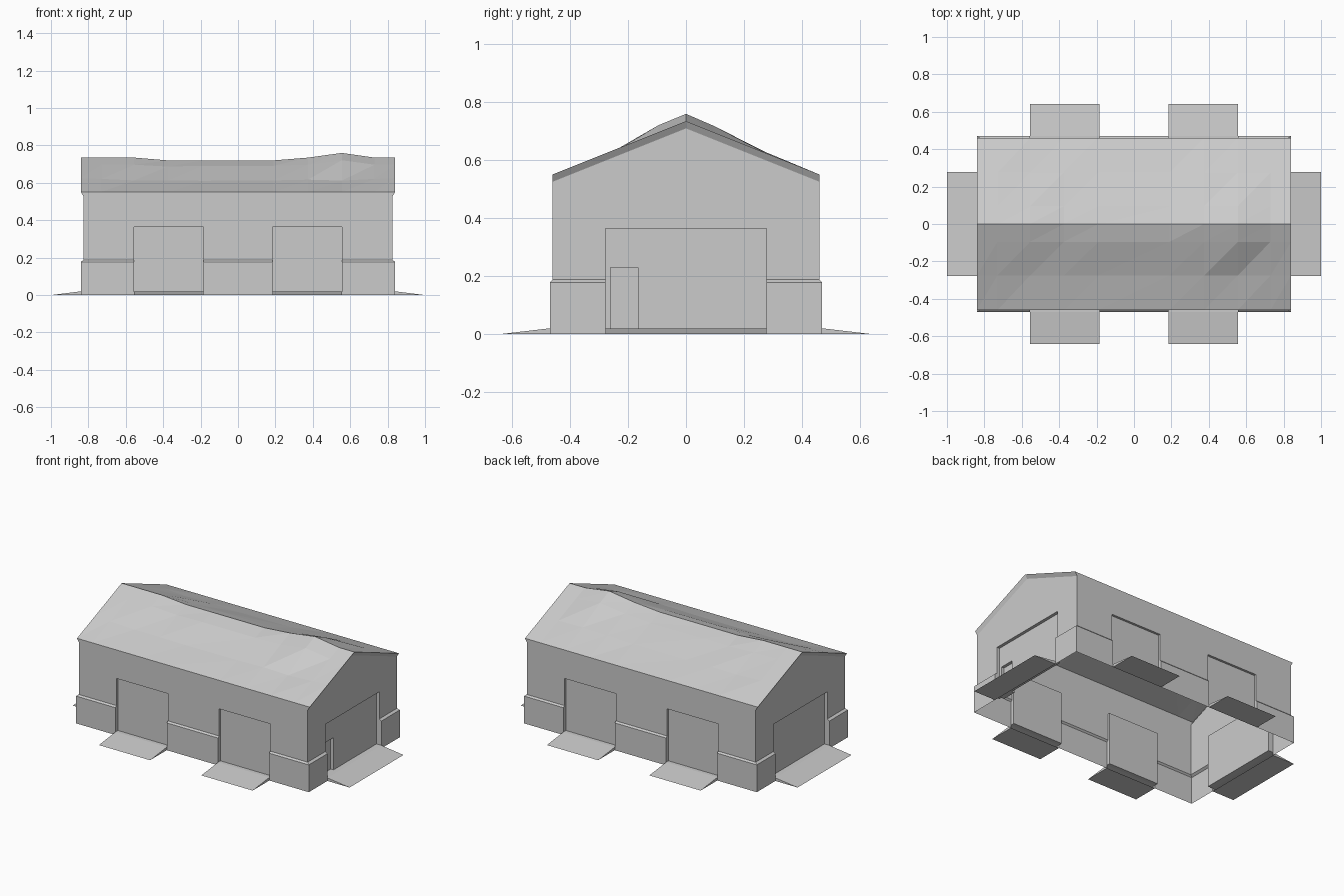
import bpy, bmesh, math
from mathutils import Vector, Matrix

if "Cube" in bpy.data.objects:
    bpy.data.objects.remove(bpy.data.objects["Cube"], do_unlink=True)

grey = bpy.data.materials.new("plain_grey")
grey.use_nodes = True
grey.diffuse_color = (0.6, 0.6, 0.6, 1)
grey.node_tree.nodes["Principled BSDF"].inputs["Base Color"].default_value = (0.6, 0.6, 0.6, 1)

PLINTH, LEDGE = 0.178, 0.188      # top of plinth face, top of its bevel
SILL, HEAD = 0.02, 0.365          # door bottom and top
RIDGE, PITCH, EAVE_Y, VERGE_X = 0.735, 0.4, 0.46, 0.84


def roof_z(y):
    return RIDGE - PITCH * abs(y)


def face(bm, points, outward):
    """Add one face turned towards the given direction."""
    f = bm.faces.new([bm.verts.new(p) for p in points])
    f.normal_update()
    if f.normal.dot(Vector(outward)) < 0:
        f.normal_flip()


def finish(name, bm, turn=0):
    bmesh.ops.transform(bm, matrix=Matrix.Rotation(turn, 4, 'Z'), verts=bm.verts)
    bmesh.ops.remove_doubles(bm, verts=bm.verts, dist=0.0001)
    mesh = bpy.data.meshes.new(name)
    bm.to_mesh(mesh)
    bm.free()
    mesh.materials.append(grey)
    obj = bpy.data.objects.new(name, mesh)
    bpy.context.collection.objects.link(obj)


def panel(bm, outline, depth):
    face(bm, [(u, -depth, z) for u, z in outline], (0, -1, 0))


def reveal(bm, u0, u1, head, profile, back):
    """Jambs, head and sill between a wall profile and a recessed door."""
    front = profile[-1][0]
    for u, side in ((u0, 1), (u1, -1)):
        points = [(u, -d, z) for d, z in profile]
        points += [(u, -front, head), (u, -back, head), (u, -back, SILL)]
        face(bm, points, (side, 0, 0))
    for z, d, up in ((head, front, -1), (SILL, profile[0][0], 1)):
        face(bm, [(u0, -d, z), (u1, -d, z), (u1, -back, z), (u0, -back, z)], (0, 0, up))


def notched(left, right, base, doors, head, top):
    """Outline of a wall whose lower edge steps up over each door."""
    pts = [(left, base)]
    for a, b in doors:
        pts += [(a, base), (a, head), (b, head), (b, base)]
    return pts + [(right, base)] + top


def build_side(name, turn, half_plinth, half_wall, d_plinth, d_wall, doors, top, back, wicket=None):
    bm = bmesh.new()
    # Plinth runs between the doors
    stops = [-half_plinth] + [u for door in doors for u in door] + [half_plinth]
    for a, b in zip(stops[::2], stops[1::2]):
        a2 = -half_wall if a == -half_plinth else a
        b2 = half_wall if b == half_plinth else b
        panel(bm, [(a, 0), (b, 0), (b, PLINTH), (a, PLINTH)], d_plinth)
        face(bm, [(a, -d_plinth, PLINTH), (b, -d_plinth, PLINTH),
                  (b2, -d_wall, LEDGE), (a2, -d_wall, LEDGE)], (0, -1, 1))
    # Upper wall and recessed doors
    panel(bm, notched(-half_wall, half_wall, LEDGE, doors, HEAD, top), d_wall)
    profile = [(d_plinth, SILL), (d_plinth, PLINTH), (d_wall, LEDGE)]
    for a, b in doors:
        reveal(bm, a, b, HEAD, profile, back)
        small = [wicket[:2]] if wicket else []
        panel(bm, notched(a, b, SILL, small, wicket[2] if wicket else HEAD,
                          [(b, HEAD), (a, HEAD)]), back)
        if wicket:
            u0, u1, head = wicket
            deep = back - 0.02
            reveal(bm, u0, u1, head, [(back, SILL)], deep)
            panel(bm, [(u0, SILL), (u1, SILL), (u1, head), (u0, head)], deep)
    finish(name, bm, turn)


def build_ramp(name, turn, u0, u1, inner, outer):
    bm = bmesh.new()
    tri = [(-inner, SILL), (-outer, 0), (-inner, 0)]
    ends = [[(u, y, z) for y, z in tri] for u in (u0, u1)]
    face(bm, ends[0], (-1, 0, 0))
    face(bm, ends[1], (1, 0, 0))
    for i, outward in ((0, (0, -1, 4)), (1, (0, 0, -1))):
        face(bm, [ends[0][i], ends[1][i], ends[1][i + 1], ends[0][i + 1]], outward)
    finish(name, bm, turn)


# Long walls, each with two doors and two ramps
WALL_X = 0.825
eave = roof_z(EAVE_Y)
drop = 0.025
long_doors = [(-0.555, -0.185), (0.185, 0.555)]
long_top = [(WALL_X, eave - drop), (VERGE_X, eave), (-VERGE_X, eave), (-WALL_X, eave - drop)]
for label, turn in (("front", 0), ("back", math.pi)):
    build_side(label + "_wall", turn, VERGE_X, WALL_X, 0.47, EAVE_Y, long_doors, long_top, 0.445)
    for i, (a, b) in enumerate(long_doors):
        build_ramp(f"{label}_ramp_{i + 1}", turn, a, b, 0.47, 0.642)

# Gable walls, each with one wide door and ramp; one door holds a small wicket
gable_top = [(EAVE_Y, eave - drop), (0, RIDGE - drop), (-EAVE_Y, eave - drop)]
for label, turn, wicket in (("left", math.pi / 2, (-0.26, -0.165, 0.23)),
                            ("right", -math.pi / 2, None)):
    build_side(label + "_gable", turn, 0.47, EAVE_Y, VERGE_X, WALL_X,
               [(-0.278, 0.278)], gable_top, 0.805, wicket)
    build_ramp(label + "_ramp", turn, -0.278, 0.278, VERGE_X, 1.0)
    # Flared trim under the roof edge
    bm = bmesh.new()
    for s in (-1, 1):
        y = s * EAVE_Y
        face(bm, [(y, -WALL_X, eave - drop), (0, -WALL_X, RIDGE - drop),
                  (0, -VERGE_X, RIDGE), (y, -VERGE_X, eave)], (0, -1, 0))
    finish(label + "_verge", bm, turn)

# Roof sheet: sagging in the middle with one raised hump
columns = [-0.84, -0.73, -0.555, -0.375, -0.19, 0.19, 0.375, 0.555, 0.73, 0.84]
bumps = {
    -EAVE_Y: [0] * 10,
    -0.275: [0, -.004, -.012, -.012, -.014, -.012, -.008, -.013, -.004, 0],
    -0.095: [0, 0, 0, -.01, -.006, -.006, 0, .024, 0, 0],
    0: [0, 0, 0, -.015, -.015, -.015, 0, .025, 0, 0],
    0.095: [0, 0, -.004, -.012, -.01, -.012, 0, .022, 0, 0],
    0.275: [0, 0, -.008, -.006, -.01, -.008, 0, .003, 0, 0],
    EAVE_Y: [0] * 10,
}
bm = bmesh.new()
rows = [[(x, y, roof_z(y) + b) for x, b in zip(columns, bs)] for y, bs in bumps.items()]
for low, high in zip(rows, rows[1:]):
    for i in range(len(columns) - 1):
        quad = [low[i], low[i + 1], high[i + 1], high[i]]
        face(bm, [quad[0], quad[1], quad[2]], (0, 0, 1))
        face(bm, [quad[0], quad[2], quad[3]], (0, 0, 1))
finish("roof", bm)
